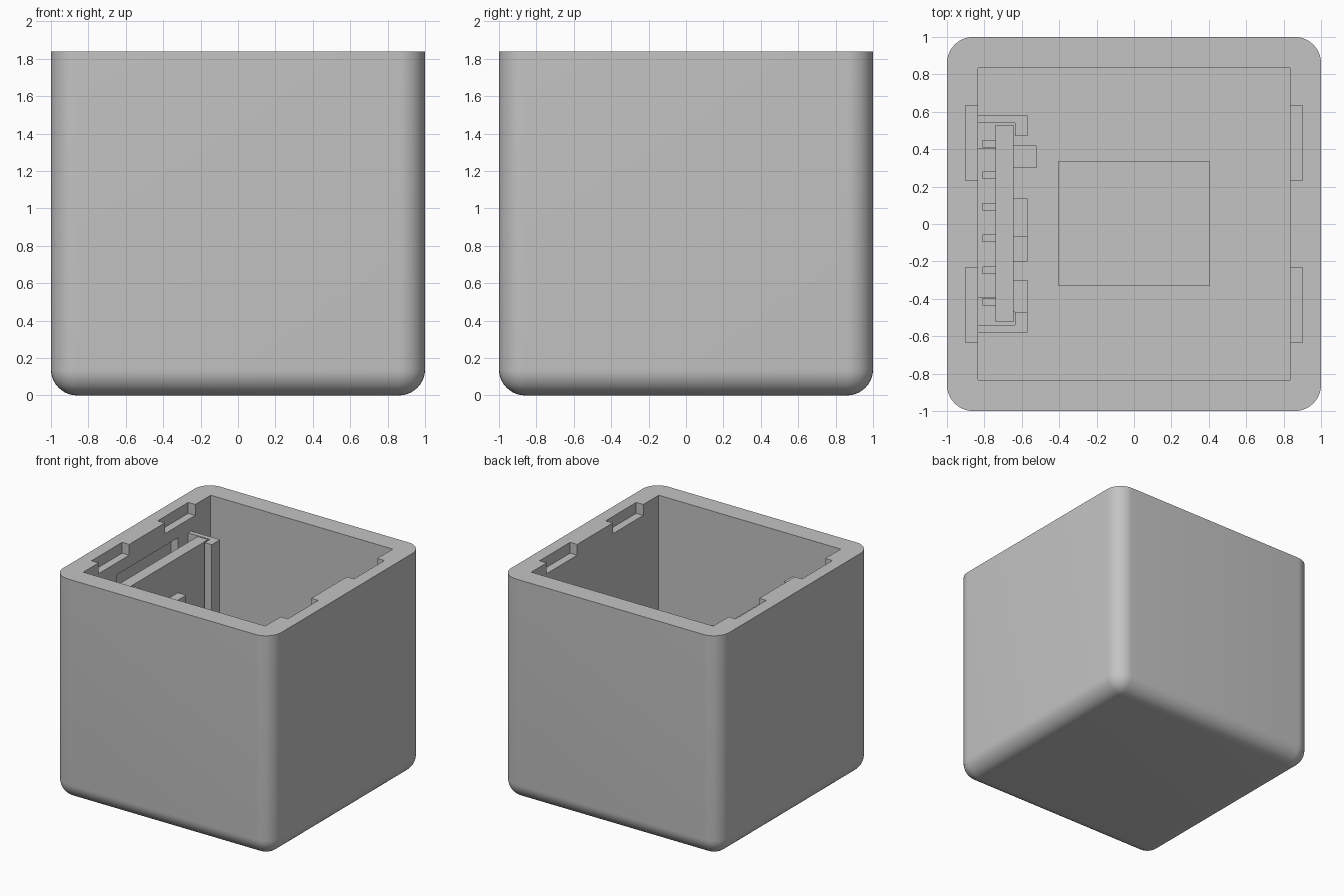
import bpy
import bmesh

default = bpy.data.objects.get("Cube")
if default:
    bpy.data.objects.remove(default, do_unlink=True)

H = 1.84        # overall height
IN = 0.835      # half width of the cavity
FLOOR = 0.165   # inside floor level
RAIL = 1.64     # top of board and brackets

grey = bpy.data.materials.new("plain grey")
grey.use_nodes = True
grey.diffuse_color = (0.55, 0.55, 0.55, 1)
grey.node_tree.nodes["Principled BSDF"].inputs["Base Color"].default_value = grey.diffuse_color


def make_object(name, bm):
    bmesh.ops.recalc_face_normals(bm, faces=bm.faces)
    mesh = bpy.data.meshes.new(name)
    bm.to_mesh(mesh)
    bm.free()
    mesh.materials.append(grey)
    ob = bpy.data.objects.new(name, mesh)
    bpy.context.scene.collection.objects.link(ob)
    return ob


def box_mesh(x, y, z):
    """Box spanning three (low, high) ranges."""
    bm = bmesh.new()
    bmesh.ops.create_cube(bm, size=1)
    for v in bm.verts:
        for i, (lo, hi) in enumerate((x, y, z)):
            v.co[i] = hi if v.co[i] > 0 else lo
    return bm


def box(name, x, y, z):
    return make_object(name, box_mesh(x, y, z))


def prism(name, outline, z0, z1):
    """Flat outline extruded upward."""
    bm = bmesh.new()
    face = bm.faces.new([bm.verts.new((x, y, z0)) for x, y in outline])
    top = bmesh.ops.extrude_face_region(bm, geom=[face])["geom"]
    for v in top:
        if isinstance(v, bmesh.types.BMVert):
            v.co.z = z1
    return make_object(name, bm)


# Shell: block with rounded uprights and bottom edges, sharp flat rim
bm = box_mesh((-1, 1), (-1, 1), (0, H))
edges = [e for e in bm.edges if min(v.co.z for v in e.verts) < 0.01]
bmesh.ops.bevel(bm, geom=edges, offset=0.14, segments=10, profile=0.5,
                affect='EDGES', clamp_overlap=True)
shell = make_object("box_shell", bm)

# Cutters: cavity, floor pocket, wiring recess, four rim notches
cutters = [
    box("cavity_cutter", (-IN, IN), (-IN, IN), (FLOOR, H + 0.2)),
    box("floor_pocket_cutter", (-0.405, 0.405), (-0.33, 0.335), (FLOOR - 0.065, 0.5)),
    box("wall_recess_cutter", (-0.9, -0.74), (-0.39, 0.405), (FLOOR - 0.04, 1.65)),
]
for sx in (-1, 1):
    for sy in (-1, 1):
        xs = sorted((sx * 0.7, sx * 0.9))
        ys = sorted((sy * 0.233, sy * 0.633))
        cutters.append(box("notch_cutter", xs, ys, (H - 0.09, H + 0.1)))

for c in cutters:
    c.hide_render = True
    mod = shell.modifiers.new(c.name, 'BOOLEAN')
    mod.operation = 'DIFFERENCE'
    mod.solver = 'EXACT'
    mod.object = c
bpy.context.view_layer.update()
graph = bpy.context.evaluated_depsgraph_get()
cut_mesh = bpy.data.meshes.new_from_object(shell.evaluated_get(graph))
shell.modifiers.clear()
shell.data = cut_mesh
for c in cutters:
    bpy.data.objects.remove(c, do_unlink=True)

bpy.ops.object.select_all(action='DESELECT')
shell.select_set(True)
bpy.context.view_layer.objects.active = shell
bpy.ops.object.shade_smooth_by_angle(angle=0.6)

# L-shaped brackets gripping both edges of the board
hook = [(-IN, 0.58), (-0.57, 0.58), (-0.57, 0.47),
        (-0.635, 0.47), (-0.635, 0.54), (-IN, 0.54)]
for name, s in (("back_bracket", 1), ("front_bracket", -1)):
    prism(name, [(x, s * y) for x, y in hook], FLOOR, RAIL)

# Upright board with its row of pins
box("board", (-0.74, -0.645), (-0.525, 0.53), (FLOOR, RAIL))
for i in range(6):
    y = -0.415 + i * 0.169
    box("board_pin", (-0.81, -0.73), (y - 0.02, y + 0.02), (1.2, 1.24))

# Components on the inner face of the board
box("tall_component", (-0.65, -0.57), (-0.07, 0.135), (1.1, 1.35))
box("low_component", (-0.65, -0.57), (-0.2, -0.07), (0.7, 1.0))
box("front_component", (-0.65, -0.57), (-0.47, -0.3), (0.7, 0.95))
box("back_component", (-0.65, -0.52), (0.3, 0.42), (0.7, 0.9))
